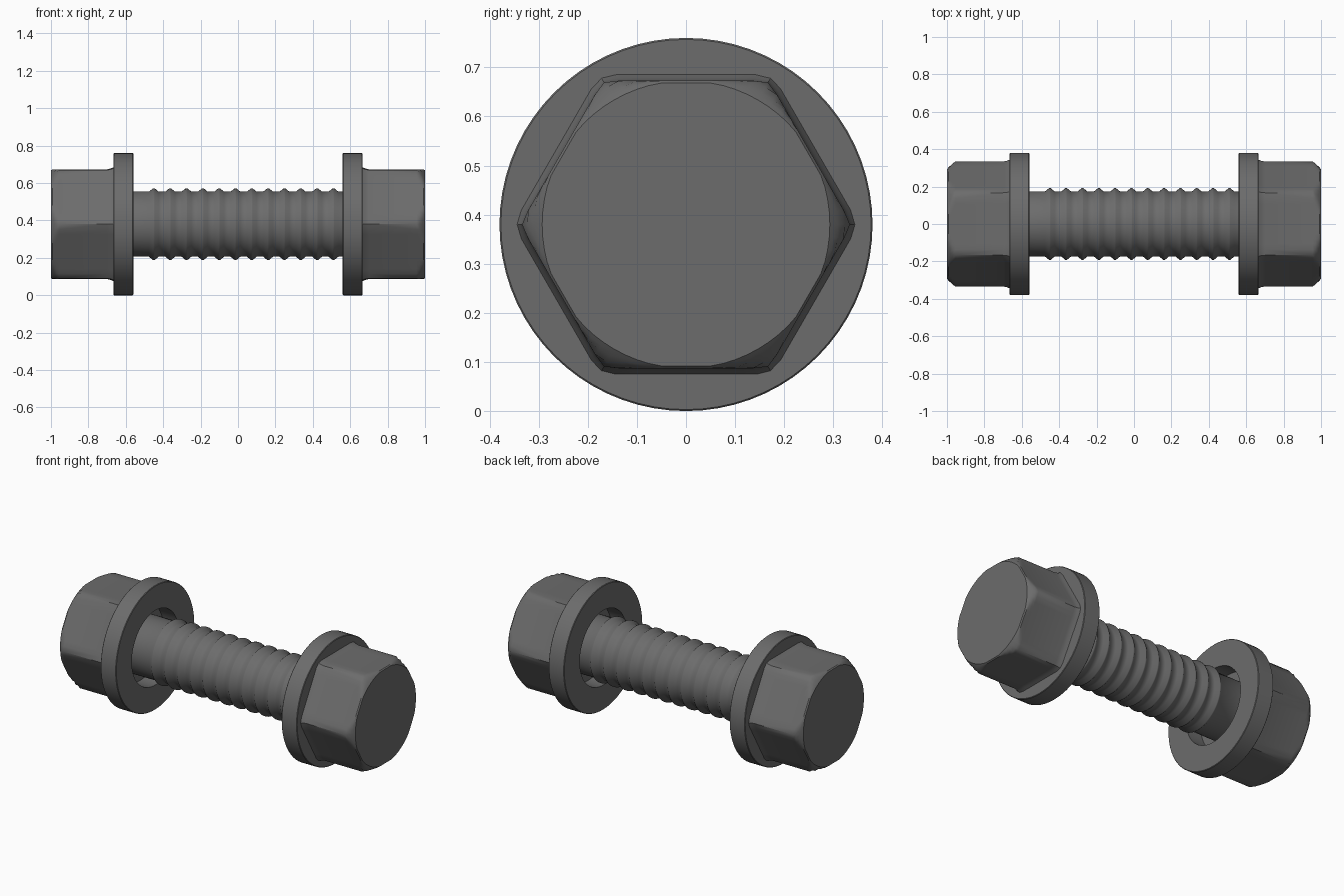
import bpy, bmesh, math

cube = bpy.data.objects.get("Cube")
if cube:
    bpy.data.objects.remove(cube, do_unlink=True)

AXIS_Z = 0.38      # height of the bolt axis
SIDES = 72         # divisions around the axis

steel = bpy.data.materials.new("dark grey steel")
steel.use_nodes = True
GREY = (0.15, 0.15, 0.15, 1)
steel.diffuse_color = GREY
steel.node_tree.nodes["Principled BSDF"].inputs["Base Color"].default_value = GREY


def loft(name, stations, radius, closed=False, side=1, smooth=30):
    """Sweep rings along x; radius(station, angle) shapes each ring."""
    bm = bmesh.new()
    rings = []
    for st in stations:
        ring = []
        for i in range(SIDES):
            a = 2 * math.pi * i / SIDES
            r = radius(st, a)
            ring.append(bm.verts.new((side * st[0], r * math.cos(a), AXIS_Z + r * math.sin(a))))
        rings.append(ring)
    pairs = list(zip(rings, rings[1:]))
    if closed:
        pairs.append((rings[-1], rings[0]))
    else:
        bm.faces.new(rings[0])
        bm.faces.new(rings[-1])
    for p, q in pairs:
        for i in range(SIDES):
            j = (i + 1) % SIDES
            bm.faces.new((p[i], p[j], q[j], q[i]))
    bmesh.ops.recalc_face_normals(bm, faces=bm.faces)
    mesh = bpy.data.meshes.new(name)
    bm.to_mesh(mesh)
    bm.free()
    mesh.materials.append(steel)
    ob = bpy.data.objects.new(name, mesh)
    bpy.context.collection.objects.link(ob)
    bpy.ops.object.select_all(action='DESELECT')
    ob.select_set(True)
    bpy.context.view_layer.objects.active = ob
    bpy.ops.object.shade_smooth_by_angle(angle=math.radians(smooth))
    return ob


def round_ring(st, a):
    return st[1]


def hex_ring(st, a):
    """Hexagon with corners on +-y, trimmed by a round limit."""
    _, flat, limit = st
    off = (a % (math.pi / 3)) - math.pi / 6
    return min(flat / math.cos(off), limit)


# Threaded shaft: evenly spaced ridges along a plain rod
SHAFT_R = 0.174
shaft = [(-0.67, SHAFT_R)]
for k in range(12):
    x = -0.45 + k * 0.0873
    shaft += [(x - 0.026, SHAFT_R), (x - 0.004, 0.192), (x + 0.004, 0.192), (x + 0.026, SHAFT_R)]
shaft.append((0.67, SHAFT_R))
loft("threaded_shaft", shaft, round_ring, smooth=50)

# Washer ring with a loose hole
washer = [(0.56, 0.228), (0.56, 0.377), (0.563, 0.38), (0.662, 0.38), (0.665, 0.377), (0.665, 0.228)]

# Hex head: flared foot, straight body, round chamfer at the end
head = [(0.663, 0.306, 0.345), (0.68, 0.298, 0.338), (0.70, 0.293, 0.334), (0.955, 0.293, 0.334),
        (0.97, 0.293, 0.323), (0.985, 0.293, 0.309), (0.993, 0.293, 0.301), (1.0, 0.288, 0.293)]

for label, side in (("left", 1), ("right", -1)):
    loft(label + "_washer", washer, round_ring, closed=True, side=side)
    loft(label + "_hex_head", head, hex_ring, side=side)
